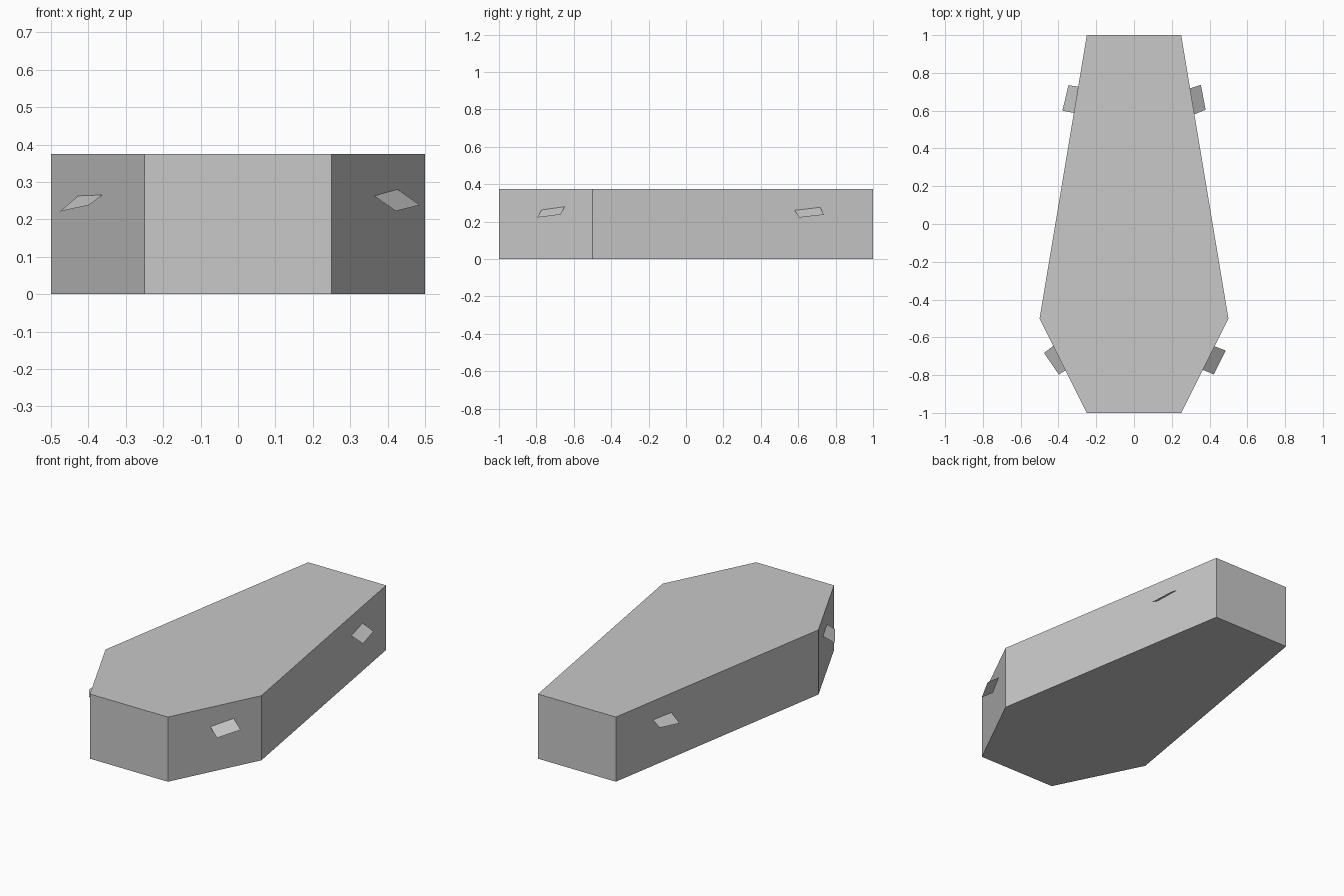
import bpy
import bmesh

cube = bpy.data.objects.get("Cube")
if cube:
    bpy.data.objects.remove(cube, do_unlink=True)

# One plain grey for every part
grey = bpy.data.materials.new("plain_grey")
grey.use_nodes = True
colour = (0.58, 0.58, 0.58, 1)
grey.diffuse_color = colour
grey.node_tree.nodes["Principled BSDF"].inputs["Base Color"].default_value = colour


def make_part(name, outline, height=0):
    """Flat polygon, raised into a prism when a height is given."""
    bm = bmesh.new()
    face = bm.faces.new([bm.verts.new(p) for p in outline])
    if height:
        top = bmesh.ops.extrude_face_region(bm, geom=[face], use_keep_orig=True)
        raised = [g for g in top["geom"] if isinstance(g, bmesh.types.BMVert)]
        bmesh.ops.translate(bm, verts=raised, vec=(0, 0, height))
        bmesh.ops.recalc_face_normals(bm, faces=bm.faces)
    elif face.normal.z <= 0:
        face.normal_update()
        if face.normal.z < 0:
            face.normal_flip()
    mesh = bpy.data.meshes.new(name)
    bm.to_mesh(mesh)
    bm.free()
    mesh.materials.append(grey)
    part = bpy.data.objects.new(name, mesh)
    bpy.context.collection.objects.link(part)
    return part


# Six-sided box, widest at the shoulders and tapering to the foot
half = [(0.25, -1), (0.5, -0.5), (0.25, 1)]
outline = half + [(-x, y) for x, y in reversed(half)]
make_part("coffin_body", [(x, y, 0) for x, y in outline], 0.375)

# Thin tilted handles: two corners on the side, two hanging outward
make_part("front_left_handle", [(0.363, -0.772, 0.263), (0.427, -0.648, 0.28),
                                (0.486, -0.67, 0.238), (0.422, -0.796, 0.222)])
make_part("back_left_handle", [(0.318, 0.58, 0.262), (0.295, 0.717, 0.278),
                               (0.354, 0.737, 0.237), (0.379, 0.605, 0.222)])
make_part("front_right_handle", [(-0.363, -0.775, 0.265), (-0.427, -0.645, 0.263),
                                 (-0.476, -0.683, 0.221), (-0.398, -0.797, 0.238)])
make_part("back_right_handle", [(-0.318, 0.588, 0.263), (-0.296, 0.727, 0.266),
                                (-0.347, 0.735, 0.238), (-0.379, 0.6, 0.221)])
